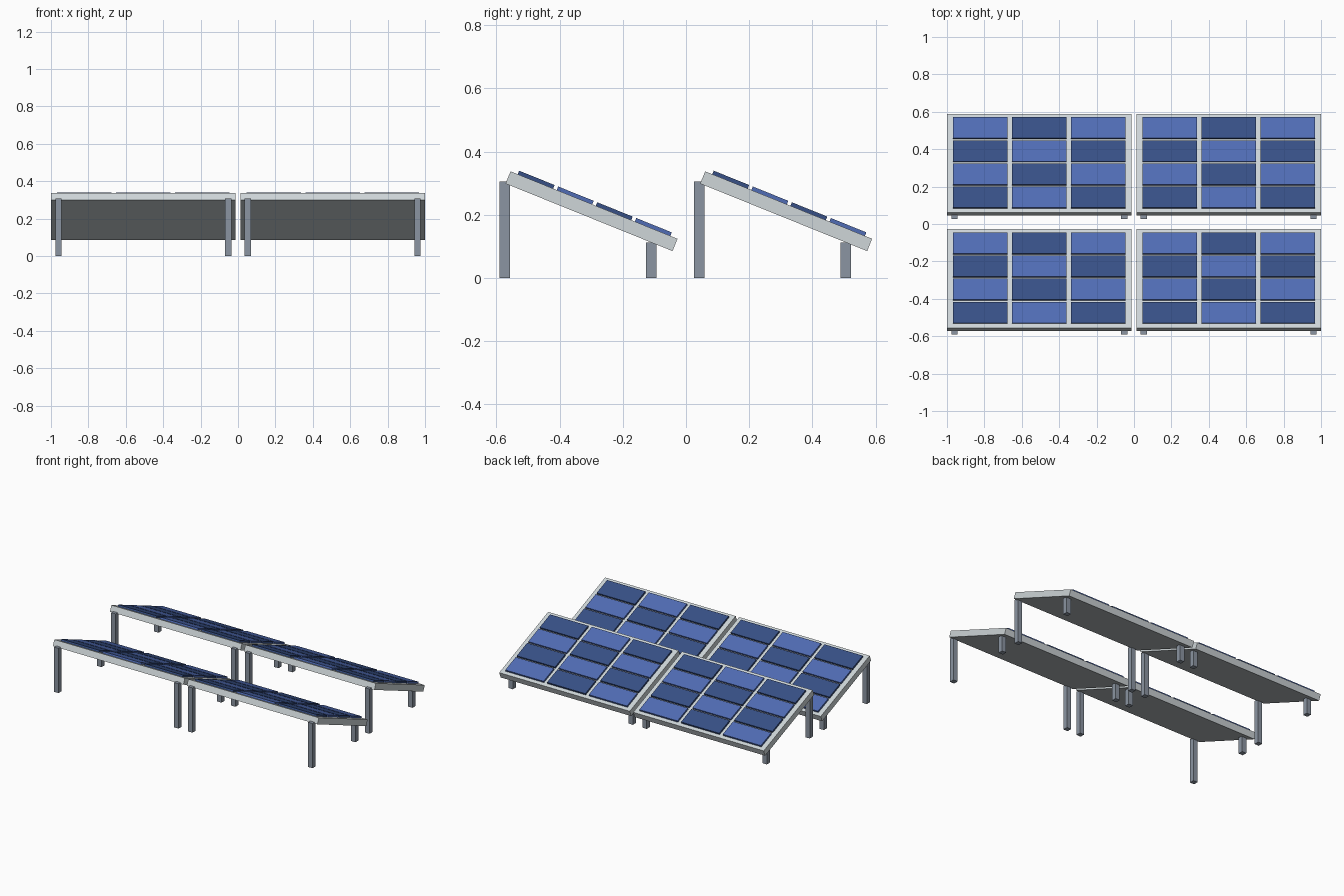
import bpy
import math
from mathutils import Matrix, Vector

default_cube = bpy.data.objects.get("Cube")
if default_cube:
    bpy.data.objects.remove(default_cube, do_unlink=True)


def material(name, rgb):
    mat = bpy.data.materials.new(name)
    mat.use_nodes = True
    colour = (*rgb, 1.0)
    mat.diffuse_color = colour
    mat.node_tree.nodes["Principled BSDF"].inputs["Base Color"].default_value = colour
    return mat


FRAME = material("pale grey frame", (0.62, 0.67, 0.69))
LEG = material("steel grey legs", (0.26, 0.30, 0.36))
CELLS = [material("light blue cell", (0.08, 0.15, 0.46)),
         material("dark blue cell", (0.038, 0.08, 0.24))]


def box(name, size, centre, mat, transform=Matrix()):
    """Box of a given size, placed at centre inside a transform."""
    bpy.ops.mesh.primitive_cube_add(size=1)
    obj = bpy.context.object
    obj.name = name
    obj.data.transform(Matrix.Diagonal((*size, 1)))
    obj.matrix_world = transform @ Matrix.Translation(Vector(centre))
    obj.data.materials.append(mat)
    return obj


TILT = math.radians(-22)
WIDTH, LENGTH, THICK = 0.987, 0.57, 0.042
COLUMN_PITCH, ROW_PITCH = 0.3155, 0.1333
CELL = (0.289, 0.121, 0.016)
LEG_SIZE = 0.033


def solar_table(x, y, label):
    # Sloping frame
    slope = Matrix.Translation((x, y, 0.2115)) @ Matrix.Rotation(TILT, 4, "X")
    box(f"panel_frame_{label}", (WIDTH, LENGTH, THICK), (0, 0, 0), FRAME, slope)

    # Chequered cells, slightly sunk into the frame
    for col in range(3):
        for row in range(4):
            centre = ((col - 1) * COLUMN_PITCH, (1.5 - row) * ROW_PITCH,
                      THICK / 2 + 0.004)
            box(f"cell_{label}", CELL, centre, CELLS[(col + row) % 2], slope)

    # Tall legs under the high edge, short legs under the low edge
    for side in (-1, 1):
        for name, dy, height in (("tall_leg", -0.275, 0.306), ("short_leg", 0.189, 0.112)):
            box(f"{name}_{label}", (LEG_SIZE, LEG_SIZE, height),
                (x + side * 0.454, y + dy, height / 2), LEG)


# Two rows of two tables
for row_name, y in (("front", -0.299), ("back", 0.317)):
    for side_name, x in (("right", -0.5065), ("left", 0.5065)):
        solar_table(x, y, f"{row_name}_{side_name}")
